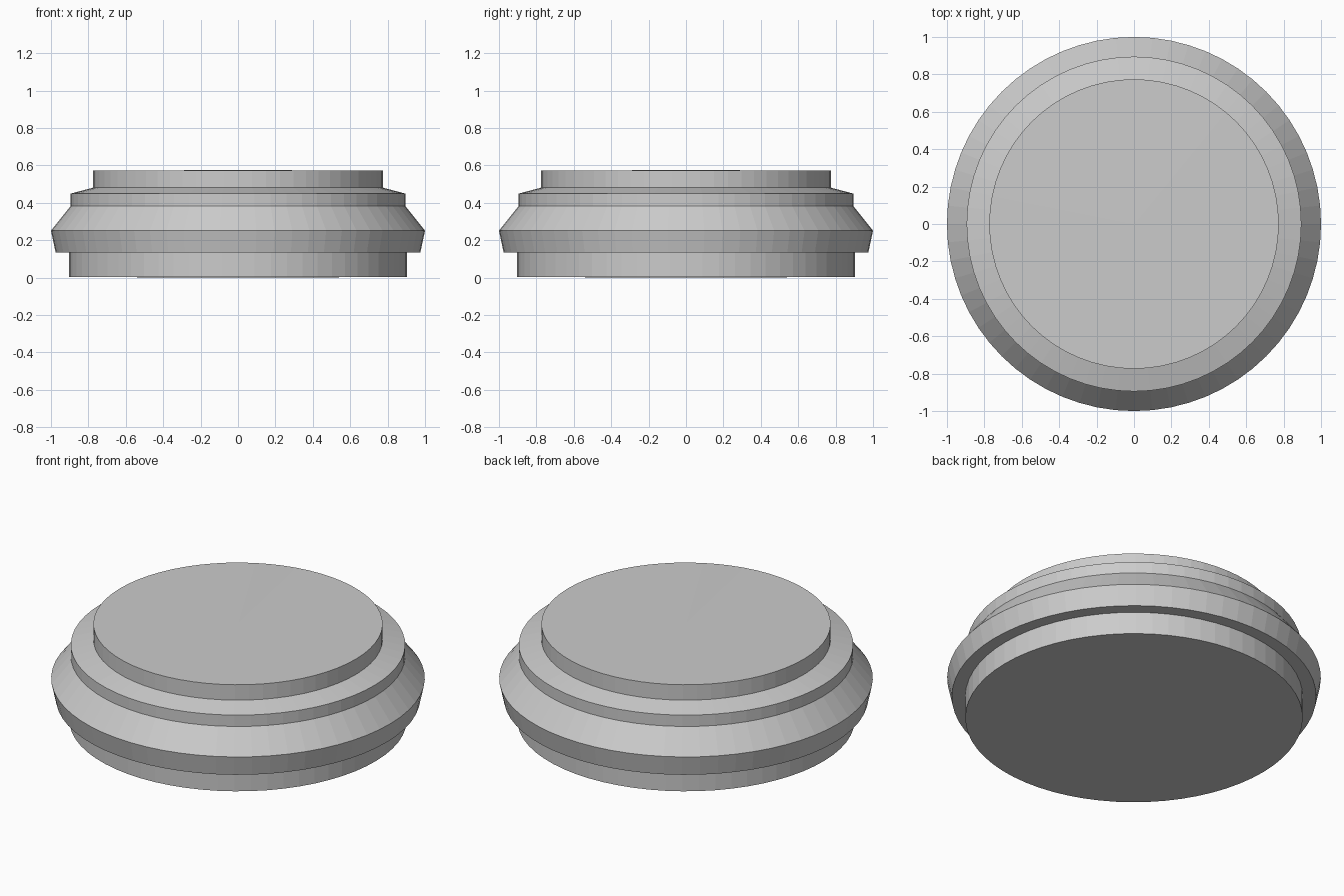
import bpy, bmesh
from math import cos, sin, tau

if "Cube" in bpy.data.objects:
    bpy.data.objects.remove(bpy.data.objects["Cube"])

SIDES = 64

# Outline as (radius, height), from the bottom rim to the top rim
PROFILE = [
    (0.903, 0.003), (0.903, 0.134),   # recessed foot
    (0.975, 0.134), (1.0, 0.251),     # flared belt
    (0.895, 0.382), (0.895, 0.449),   # sloped shoulder and collar
    (0.774, 0.481), (0.774, 0.572),   # raised cap
]


def lathe(name, profile, bottom_z, top_z):
    bm = bmesh.new()
    rings = [[bm.verts.new((r * cos(tau * i / SIDES), r * sin(tau * i / SIDES), z))
              for i in range(SIDES)] for r, z in profile]
    bottom = bm.verts.new((0, 0, bottom_z))
    top = bm.verts.new((0, 0, top_z))
    for i in range(SIDES):
        j = (i + 1) % SIDES
        for a, b in zip(rings, rings[1:]):
            bm.faces.new((a[i], a[j], b[j], b[i]))
        bm.faces.new((rings[0][j], rings[0][i], bottom))
        bm.faces.new((rings[-1][i], rings[-1][j], top))
    mesh = bpy.data.meshes.new(name)
    bm.to_mesh(mesh)
    bm.free()
    obj = bpy.data.objects.new(name, mesh)
    bpy.context.collection.objects.link(obj)
    return obj


# Solid turned body with barely crowned end faces
lathe("stepped_round_base", PROFILE, 0.0, 0.575)
